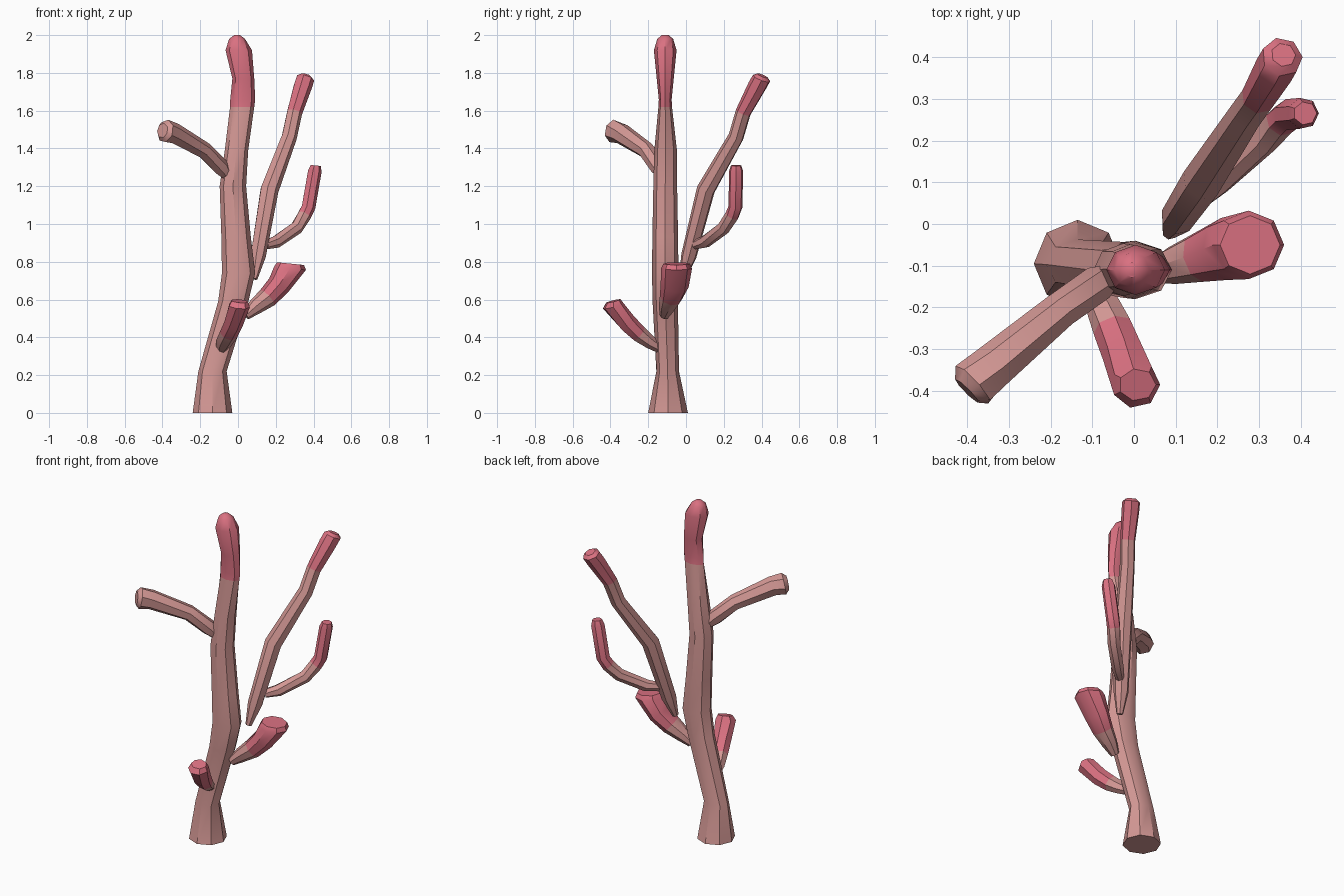
import bpy, bmesh, math
from mathutils import Vector


def material(name, rgb):
    m = bpy.data.materials.new(name)
    m.diffuse_color = (*rgb, 1)
    return m


BARK = material("dusty rose", (0.66, 0.315, 0.30))
TIP = material("deep pink", (0.70, 0.165, 0.22))


def branch(name, rings, sides, tip_from=99, end=None, fixed=None):
    """Loft rings (x, y, z, radius_across, radius_along_y); segments from tip_from on are pink."""
    pts = [Vector(r[:3]) for r in rings]
    n = len(pts)
    bm = bmesh.new()
    loops = []
    for i, r in enumerate(rings):
        t = (pts[min(i + 1, n - 1)] - pts[max(i - 1, 0)]).normalized()
        if fixed:
            t = Vector(fixed)
        elif end and i >= n - 2:
            t = Vector(end).normalized()
        v = Vector((0, 1, 0))
        v = (v - t * v.dot(t)).normalized()
        u = v.cross(t)
        loops.append([bm.verts.new(pts[i] + u * r[3] * math.cos(a) + v * r[-1] * math.sin(a))
                      for a in (2 * math.pi * k / sides for k in range(sides))])
    for i in range(n - 1):
        for k in range(sides):
            j = (k + 1) % sides
            f = bm.faces.new((loops[i][k], loops[i][j], loops[i + 1][j], loops[i + 1][k]))
            f.material_index = int(i >= tip_from)
    bm.faces.new(loops[0][::-1])
    bm.faces.new(loops[-1]).material_index = int(tip_from < n)
    bmesh.ops.recalc_face_normals(bm, faces=bm.faces[:])
    me = bpy.data.meshes.new(name)
    bm.to_mesh(me)
    bm.free()
    me.materials.append(BARK)
    me.materials.append(TIP)
    ob = bpy.data.objects.new(name, me)
    bpy.context.collection.objects.link(ob)
    bpy.ops.object.select_all(action='DESELECT')
    ob.select_set(True)
    bpy.context.view_layer.objects.active = ob
    bpy.ops.object.shade_smooth_by_angle(angle=math.radians(40))


# Trunk with flared foot and rounded pink top
branch("trunk", [
    (-0.135, -0.095, 0.00, 0.105, 0.105),
    (-0.135, -0.097, 0.22, 0.075, 0.060),
    (-0.025, -0.11, 0.59, 0.080, 0.067),
    (0.003, -0.11, 0.74, 0.088, 0.070),
    (-0.010, -0.11, 0.93, 0.078, 0.068),
    (-0.027, -0.11, 1.20, 0.070, 0.063),
    (-0.008, -0.108, 1.39, 0.062, 0.060),
    (0.022, -0.11, 1.62, 0.064, 0.036),
    (0.025, -0.11, 1.66, 0.066, 0.034),
    (0.028, -0.11, 1.77, 0.058, 0.045),
    (0.004, -0.11, 1.92, 0.070, 0.060),
    (-0.005, -0.11, 1.98, 0.042, 0.042),
    (-0.005, -0.11, 2.00, 0.015, 0.018)], 8, 7, fixed=(0, 0, 1))

# Upper left branch, all bark
branch("upper_left_branch", [
    (-0.05, -0.12, 1.25, 0.025),
    (-0.09, -0.145, 1.30, 0.045),
    (-0.18, -0.21, 1.39, 0.045),
    (-0.34, -0.345, 1.48, 0.056),
    (-0.385, -0.385, 1.492, 0.062),
    (-0.40, -0.40, 1.495, 0.040)], 7)

# Long back branch
branch("back_branch", [
    (0.085, -0.02, 0.71, 0.018),
    (0.105, 0.015, 0.83, 0.042),
    (0.165, 0.105, 1.18, 0.050),
    (0.270, 0.265, 1.46, 0.042),
    (0.298, 0.303, 1.59, 0.042),
    (0.340, 0.375, 1.725, 0.050),
    (0.355, 0.40, 1.77, 0.050),
    (0.358, 0.405, 1.785, 0.030)], 7, 4, end=(0.2, 0.35, 0.9))

# Side twig growing from the back branch
branch("back_twig", [
    (0.145, 0.05, 0.89, 0.025),
    (0.20, 0.10, 0.905, 0.034),
    (0.31, 0.20, 0.98, 0.036),
    (0.350, 0.245, 1.045, 0.038),
    (0.372, 0.262, 1.09, 0.038),
    (0.405, 0.265, 1.28, 0.038),
    (0.410, 0.265, 1.31, 0.028)], 7, 3, end=(0.1, 0, 1))

# Broad right branch
branch("lower_right_branch", [
    (0.04, -0.115, 0.515, 0.025),
    (0.09, -0.10, 0.56, 0.042, 0.045),
    (0.155, -0.08, 0.61, 0.055, 0.06),
    (0.215, -0.06, 0.675, 0.062, 0.075),
    (0.275, -0.05, 0.765, 0.085, 0.082),
    (0.278, -0.05, 0.79, 0.072, 0.070)], 8, 2, end=(0.1, 0, 1))

# Short front branch
branch("front_branch", [
    (-0.09, -0.13, 0.335, 0.025),
    (-0.075, -0.19, 0.375, 0.045, 0.035),
    (-0.05, -0.25, 0.42, 0.050, 0.045),
    (-0.025, -0.31, 0.475, 0.052, 0.050),
    (0.005, -0.385, 0.565, 0.058, 0.058),
    (0.008, -0.385, 0.592, 0.045, 0.040)], 7, 2, end=(0.1, -0.25, 1))
